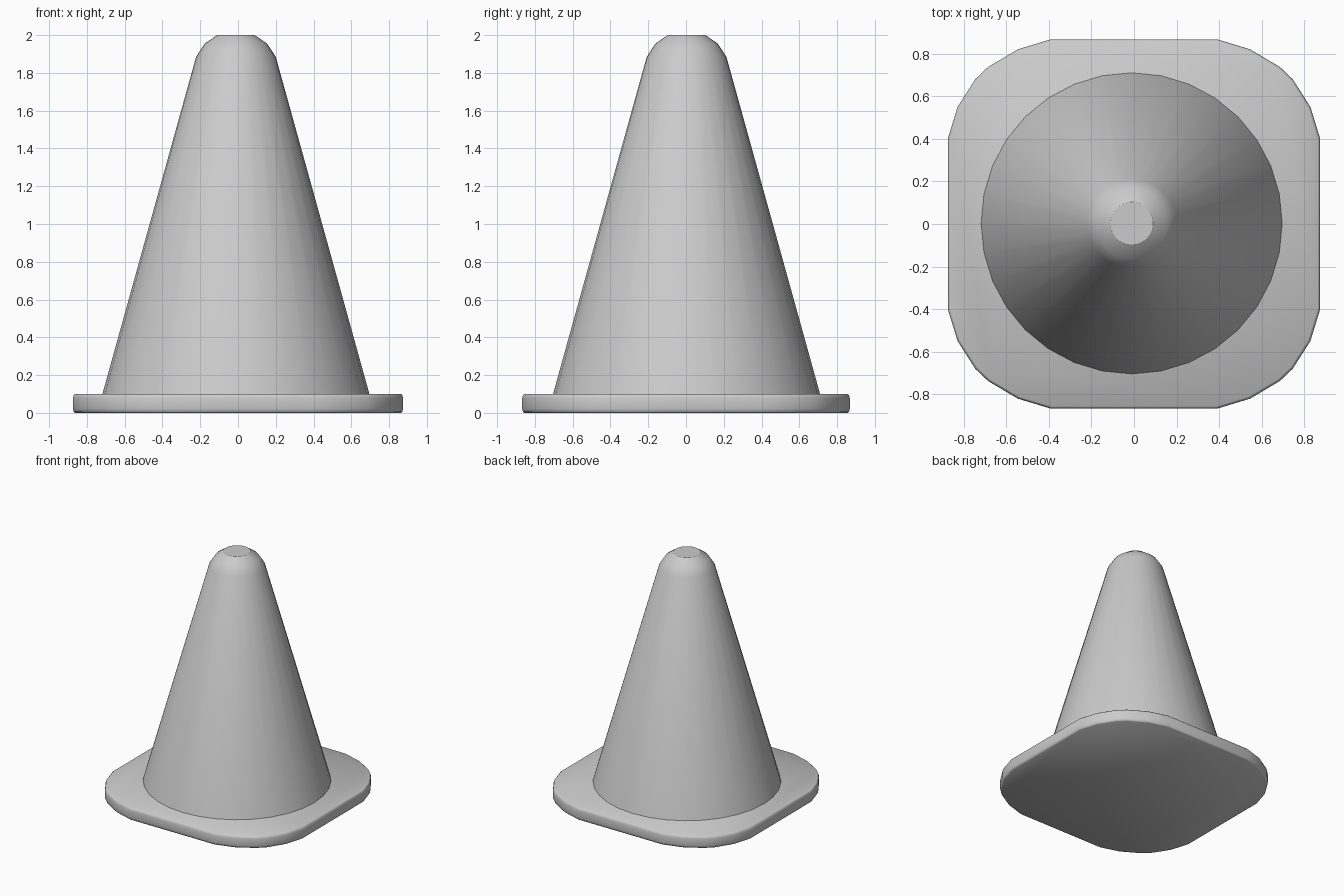
import bpy, bmesh, math

if "Cube" in bpy.data.objects:
    bpy.data.objects.remove(bpy.data.objects["Cube"])


def loft(name, rings):
    """Skin a stack of equal-length point rings and cap both ends."""
    bm = bmesh.new()
    loops = [[bm.verts.new(p) for p in ring] for ring in rings]
    n = len(loops[0])
    for a, b in zip(loops, loops[1:]):
        for i in range(n):
            j = (i + 1) % n
            bm.faces.new((a[i], a[j], b[j], b[i]))
    bm.faces.new(loops[0][::-1])
    bm.faces.new(loops[-1])
    bmesh.ops.recalc_face_normals(bm, faces=bm.faces)
    mesh = bpy.data.meshes.new(name)
    bm.to_mesh(mesh)
    bm.free()
    obj = bpy.data.objects.new(name, mesh)
    bpy.context.collection.objects.link(obj)
    return obj


def smooth(obj, degrees):
    bpy.ops.object.select_all(action='DESELECT')
    obj.select_set(True)
    bpy.context.view_layer.objects.active = obj
    bpy.ops.object.shade_smooth_by_angle(angle=math.radians(degrees))


# Base plate: square with faceted round corners and softened rims
corner = [(0.874, 0.40), (0.828, 0.55), (0.745, 0.68),
          (0.685, 0.737), (0.545, 0.82), (0.39, 0.867)]
outline = (corner + [(-x, y) for x, y in reversed(corner)]
           + [(-x, -y) for x, y in corner]
           + [(x, -y) for x, y in reversed(corner)])


def plate_ring(z, inset):
    s = 1 - inset / 0.87
    return [(x * s, y * s, z) for x, y in outline]


base_plate = loft("base_plate", [plate_ring(z, d) for z, d in (
    (0.0, 0.011), (0.006, 0.004), (0.022, 0.0),
    (0.078, 0.0), (0.094, 0.004), (0.10, 0.011))])
smooth(base_plate, 40)

# Cone body: 32 sides, rounded tip with a small flat top
SIDES = 32
CX, CY = -0.011, 0.003


def cone_ring(r, z):
    return [(CX + r * math.cos(2 * math.pi * i / SIDES),
             CY + r * math.sin(2 * math.pi * i / SIDES), z) for i in range(SIDES)]


cone_body = loft("cone_body", [cone_ring(r, z) for r, z in (
    (0.709, 0.092), (0.211, 1.885), (0.165, 1.955), (0.10, 2.0))])
smooth(cone_body, 32)
